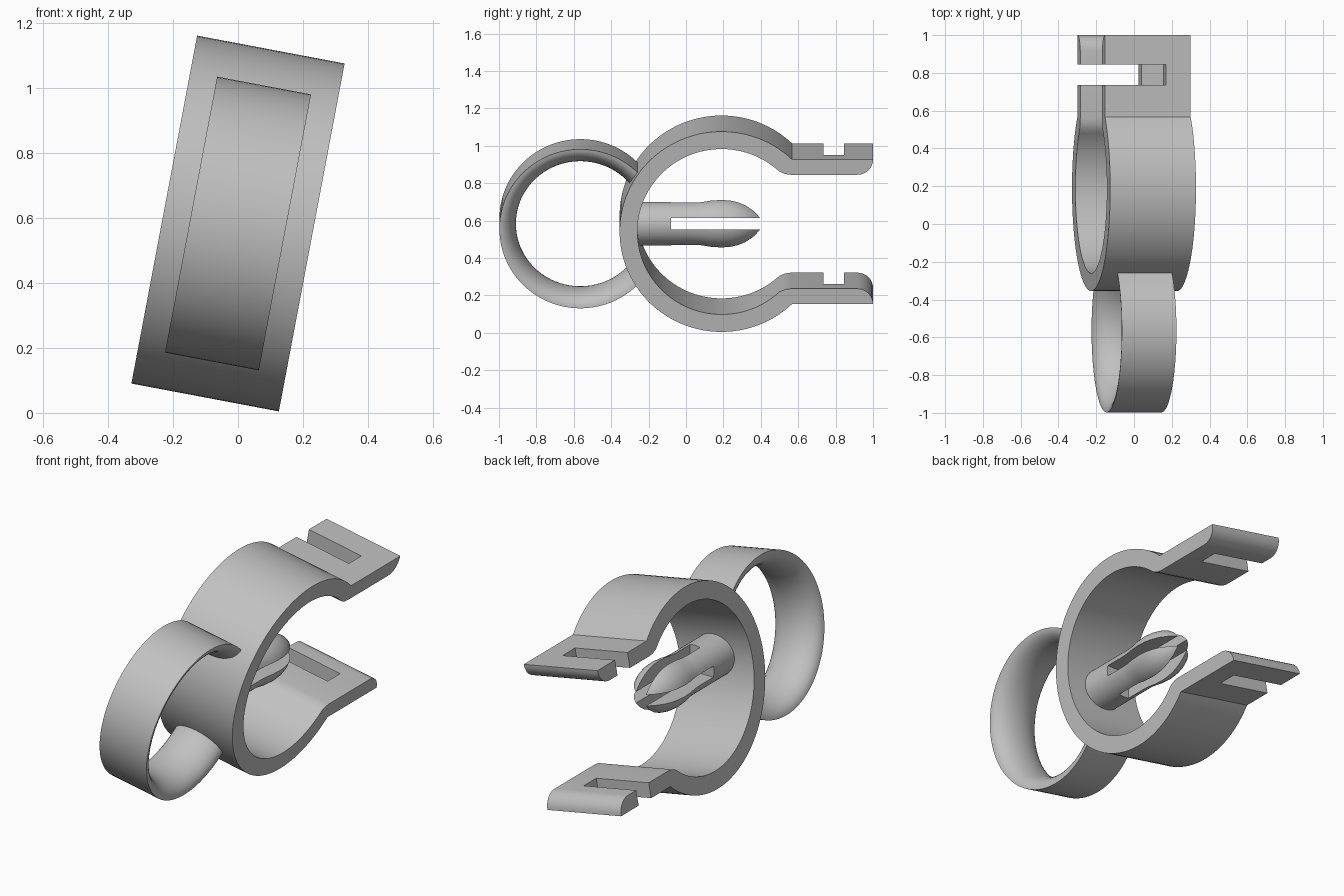
import bpy, bmesh, math
from mathutils import Matrix, Vector

if "Cube" in bpy.data.objects:
    bpy.data.objects.remove(bpy.data.objects["Cube"], do_unlink=True)

TILT = math.radians(10.7)
PIVOT_Z = 0.583

grey = bpy.data.materials.new("plain_grey")
grey.use_nodes = True
grey.diffuse_color = (0.53, 0.53, 0.53, 1)
grey.node_tree.nodes["Principled BSDF"].inputs["Base Color"].default_value = (0.53, 0.53, 0.53, 1)


def loft(name, sections):
    """Skin matching closed sections and cap both ends."""
    bm = bmesh.new()
    rings = [[bm.verts.new(p) for p in s] for s in sections]
    n = len(rings[0])
    for a, b in zip(rings, rings[1:]):
        for i in range(n):
            j = (i + 1) % n
            bm.faces.new((a[i], a[j], b[j], b[i]))
    bm.faces.new(rings[0])
    bm.faces.new(rings[-1])
    bmesh.ops.recalc_face_normals(bm, faces=bm.faces)
    mesh = bpy.data.meshes.new(name)
    bm.to_mesh(mesh)
    bm.free()
    mesh.materials.append(grey)
    obj = bpy.data.objects.new(name, mesh)
    bpy.context.collection.objects.link(obj)
    return obj


def cut_box(obj, lo, hi):
    """Subtract a box given by two opposite corners."""
    (x0, y0, z0), (x1, y1, z1) = lo, hi
    cutter = loft("cutter", [[(x, y0, z0), (x, y1, z0), (x, y1, z1), (x, y0, z1)] for x in (x0, x1)])
    mod = obj.modifiers.new("cut", "BOOLEAN")
    mod.operation, mod.solver, mod.object = "DIFFERENCE", "EXACT", cutter
    bpy.context.view_layer.objects.active = obj
    bpy.ops.object.modifier_apply(modifier=mod.name)
    bpy.data.objects.remove(cutter, do_unlink=True)


def finish(obj, tilt):
    """Place the part and smooth its curved faces."""
    obj.location.z = PIVOT_Z
    obj.rotation_euler.y = tilt
    bpy.ops.object.select_all(action="DESELECT")
    obj.select_set(True)
    bpy.context.view_layer.objects.active = obj
    bpy.ops.object.shade_smooth_by_angle(angle=math.radians(30))


def arc(cy, cz, r, a0, a1, steps):
    angles = [math.radians(a0 + (a1 - a0) * i / steps) for i in range(steps + 1)]
    return [(cy + r * math.cos(a), cz + r * math.sin(a)) for a in angles]


# Open clip: upper half outline in (y, z), mirrored for the lower half
CLIP_Y, OUTER, INNER = 0.19, 0.545, 0.45
ARM_OUT, ARM_IN = 0.393, 0.31
corner = math.degrees(math.asin(ARM_OUT / OUTER))
fillet = ARM_OUT - ARM_IN
upper = arc(CLIP_Y, 0, OUTER, 180, corner, 40)
upper += arc(1 - fillet, ARM_OUT, fillet, 0, -90, 8)
upper += [(0.56, ARM_IN), (0.53, 0.314), (0.5, 0.327)]
upper += arc(CLIP_Y, 0, INNER, 50, 180, 40)
lower = [(y, -z) for y, z in reversed(upper[1:-1])]
outline = upper + lower
clip = loft("clip_band", [[(x, y, z) for y, z in outline] for x in (-0.231, 0.231)])
for side in (-1, 1):
    z0, z1 = sorted((side * 0.25, side * 0.45))
    cut_box(clip, (-0.3, 0.735, z0), (0.098, 0.845, z1))
finish(clip, TILT)

# Finger ring: flat outside, rounded inside, ends buried in the clip wall
RING_Y, RING_R, HALF_W, DEPTH = -0.565, 0.4325, 0.147, 0.088
profile = [(HALF_W * math.cos(a), RING_R - DEPTH * math.sin(a))
           for a in [math.pi * i / 20 for i in range(21)]]
sections = []
for i in range(73):
    a = math.radians(36 + 288 * i / 72)
    sections.append([(x, RING_Y + r * math.cos(a), r * math.sin(a)) for x, r in profile])
ring = loft("finger_ring", sections)
finish(ring, TILT)

# Split peg with a bulged head
peg_profile = [(-0.3, 0.117), (0.04, 0.117), (0.08, 0.119), (0.13, 0.127), (0.19, 0.131),
               (0.24, 0.127), (0.28, 0.118), (0.32, 0.102), (0.36, 0.076), (0.405, 0.036)]
peg = loft("split_peg", [[(r * math.cos(a), y, r * math.sin(a))
                          for a in [math.tau * k / 48 for k in range(48)]]
                         for y, r in peg_profile])
SLOT = 0.031
cut_box(peg, (-0.3, -0.08, -SLOT), (0.3, 0.5, SLOT))
cut_box(peg, (-SLOT, -0.08, -0.3), (SLOT, 0.5, 0.3))
finish(peg, 0)
